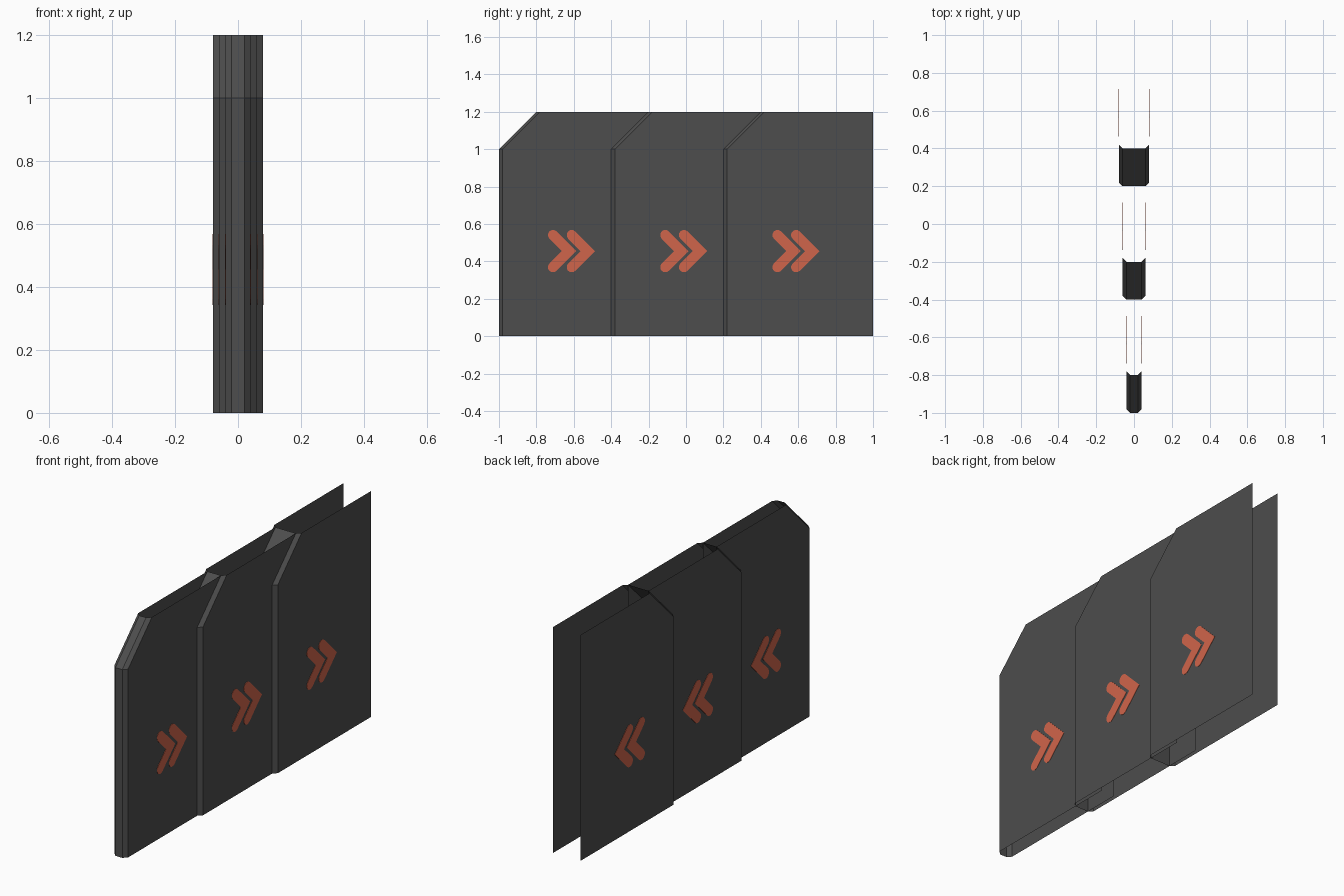
import bpy, bmesh, math

if "Cube" in bpy.data.objects:
    bpy.data.objects.remove(bpy.data.objects["Cube"])


def material(name, rgb):
    m = bpy.data.materials.new(name)
    m.diffuse_color = (*rgb, 1)
    m.use_nodes = True
    m.node_tree.nodes["Principled BSDF"].inputs["Base Color"].default_value = m.diffuse_color
    return m


grey = material("dark_grey", (0.075, 0.075, 0.075))
orange = material("orange_red", (0.63, 0.13, 0.07))


def make_object(name, bm, mat):
    bm.normal_update()
    mesh = bpy.data.meshes.new(name)
    bm.to_mesh(mesh)
    bm.free()
    mesh.materials.append(mat)
    ob = bpy.data.objects.new(name, mesh)
    bpy.context.collection.objects.link(ob)
    return ob


BEVEL, LENGTH, SLOPE = 0.02, 0.8, 0.2


def sleeve(name, half, y0):
    """Open sleeve: bevelled nose leaning back above z = 1, plus two thin side walls."""
    bm = bmesh.new()
    plan = [(-half, y0 + BEVEL), (BEVEL - half, y0), (half - BEVEL, y0), (half, y0 + BEVEL)]
    rows = [[bm.verts.new((x, y + lean, z)) for x, y in plan]
            for z, lean in ((0, 0), (1, 0), (1.2, SLOPE))]
    # nose faces
    for low, high in zip(rows, rows[1:]):
        for i in range(3):
            bm.faces.new((low[i], low[i + 1], high[i + 1], high[i]))
    # side walls
    for col, s in ((0, -1), (3, 1)):
        back = [bm.verts.new((s * half, y0 + LENGTH, z)) for z in (0, 1.2)]
        loop = [rows[0][col], back[0], back[1], rows[2][col], rows[1][col]]
        bm.faces.new(loop if s > 0 else loop[::-1])
    return make_object(name, bm, grey)


def chevron_outline(y, z, arm=0.086, r=0.0275, steps=6):
    """Round-ended 45 degree chevron pointing to +y; y, z is its centreline tip."""
    m = r * math.sqrt(2)
    pts = [(y + m, z)]
    for i in range(steps + 1):            # upper rounded end
        a = math.radians(45 + 180 * i / steps)
        pts.append((y - arm + r * math.cos(a), z + arm + r * math.sin(a)))
    pts.append((y - m, z))
    for i in range(steps + 1):            # lower rounded end
        a = math.radians(135 + 180 * i / steps)
        pts.append((y - arm + r * math.cos(a), z - arm + r * math.sin(a)))
    return pts


def arrows(name, x, y0):
    """Double chevron, a thin plate showing on both sides of the wall."""
    bm = bmesh.new()
    for tip in (0.375, 0.475):
        pts = chevron_outline(y0 + tip, 0.455)
        face = bm.faces.new([bm.verts.new((x - 0.0015, *p)) for p in pts])
        ext = bmesh.ops.extrude_face_region(bm, geom=[face], use_keep_orig=True)
        verts = [g for g in ext["geom"] if isinstance(g, bmesh.types.BMVert)]
        bmesh.ops.translate(bm, verts=verts, vec=(0.003, 0, 0))
    bmesh.ops.recalc_face_normals(bm, faces=bm.faces)
    return make_object(name, bm, orange)


# three nested sleeves, each wider and further back
for part, half, y0 in (("front", 0.04, -1.0), ("middle", 0.06, -0.4), ("rear", 0.08, 0.2)):
    sleeve(part + "_panel", half, y0)
    for side, s in (("left", -1), ("right", 1)):
        arrows(f"{part}_arrows_{side}", s * half, y0)
